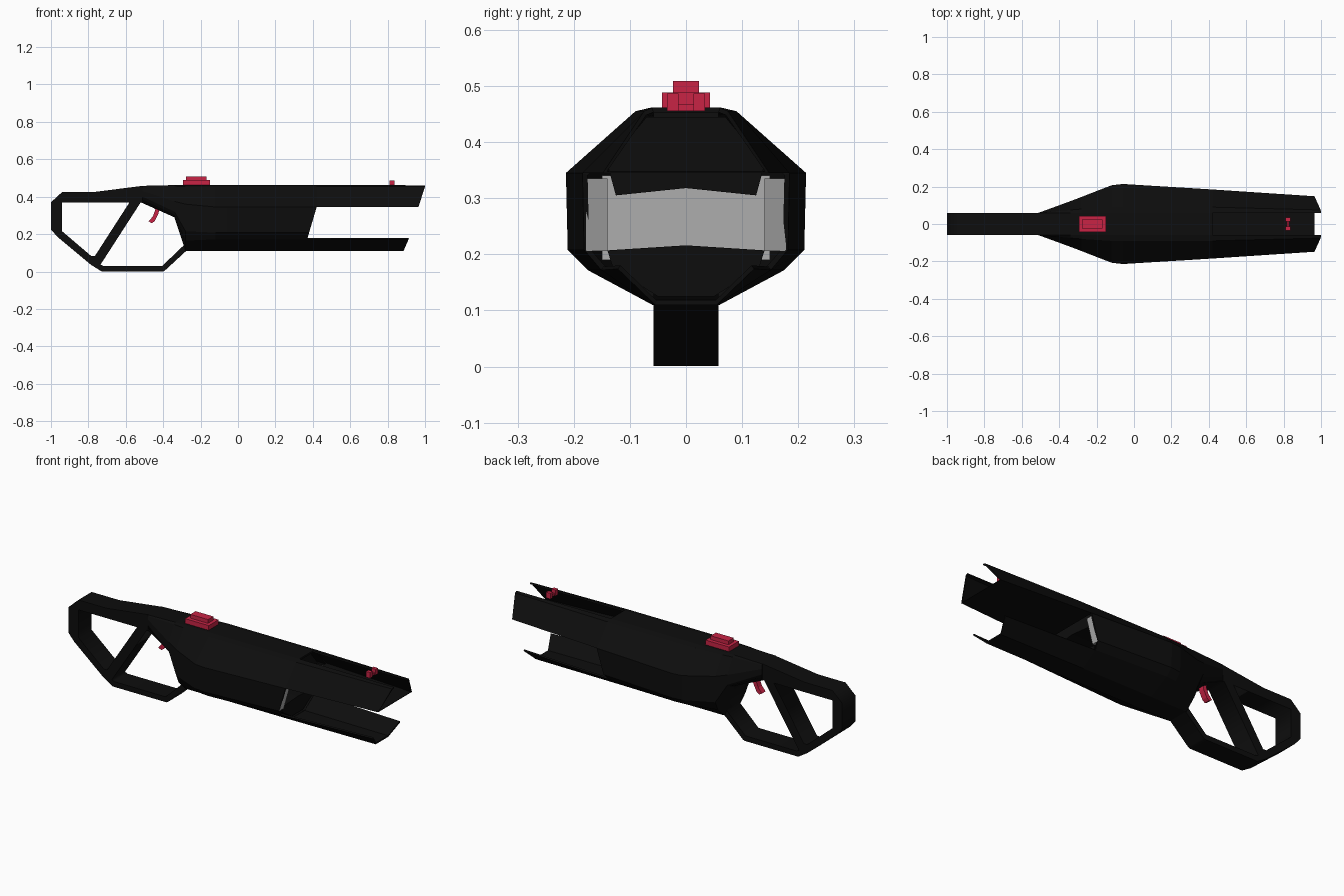
import bpy, bmesh, math

if "Cube" in bpy.data.objects:
    bpy.data.objects.remove(bpy.data.objects["Cube"])


def material(name, rgb):
    m = bpy.data.materials.new(name)
    m.diffuse_color = (*rgb, 1)
    m.use_nodes = True
    m.node_tree.nodes["Principled BSDF"].inputs["Base Color"].default_value = m.diffuse_color
    return m


BLACK = material("matte_black", (0.004, 0.004, 0.004))
RED = material("crimson", (0.58, 0.017, 0.06))
GREY = material("light_grey", (0.42, 0.42, 0.42))


def finish(name, bm, mat):
    bmesh.ops.recalc_face_normals(bm, faces=bm.faces)
    me = bpy.data.meshes.new(name)
    bm.to_mesh(me)
    bm.free()
    me.materials.append(mat)
    ob = bpy.data.objects.new(name, me)
    bpy.context.collection.objects.link(ob)
    return ob


def loft(name, sections, mat, closed=False, cap_start=False, cap_end=False, shell=0):
    """Skin half-sections of (x, y, z), mirrored across y = 0."""
    bm = bmesh.new()
    rings = []
    for s in sections:
        ring = list(s) + [(x, -y, z) for x, y, z in reversed(s)]
        rings.append([bm.verts.new(p) for p in ring])
    n = len(rings[0])
    for a, b in zip(rings, rings[1:]):
        for i in range(n if closed else n - 1):
            j = (i + 1) % n
            bm.faces.new((a[i], a[j], b[j], b[i]))
    if cap_start:
        bm.faces.new(rings[0])
    if cap_end:
        bm.faces.new(rings[-1])
    ob = finish(name, bm, mat)
    if shell:
        mod = ob.modifiers.new("wall", 'SOLIDIFY')
        mod.thickness = shell
        mod.offset = -1
    return ob


def prism(name, profile, y0, y1, mat):
    """Extrude an x-z outline between two y positions."""
    bm = bmesh.new()
    a = [bm.verts.new((x, y0, z)) for x, z in profile]
    b = [bm.verts.new((x, y1, z)) for x, z in profile]
    n = len(a)
    bm.faces.new(a)
    bm.faces.new(b)
    for i in range(n):
        j = (i + 1) % n
        bm.faces.new((a[i], a[j], b[j], b[i]))
    return finish(name, bm, mat)


def box(name, x0, x1, y0, y1, z0, z1, mat):
    return prism(name, [(x0, z0), (x1, z0), (x1, z1), (x0, z1)], y0, y1, mat)


# Hull sections: half width tapers from the widest point to the muzzle
def width(x):
    return 0.214 - 0.066 * (x + 0.06) / 1.03


def full(x, w=None):
    w = w or width(x)
    return [(x, 0.06, 0.462), (x, 0.09, 0.455), (x, w, 0.345),
            (x, 0.985 * w, 0.208), (x, 0.82 * w, 0.172), (x, 0.06, 0.11)]


rear = [(-0.51, 0.06, z) for z in (0.458, 0.45, 0.43, 0.40, 0.385, 0.37)]
slope = [(-0.34, y, z) for y, z in ((0.06, 0.462), (0.075, 0.456), (0.122, 0.375),
                                    (0.12, 0.32), (0.1, 0.305), (0.06, 0.29))]
heel = [(-0.28, y, z) for y, z in ((0.06, 0.462), (0.08, 0.455), (0.145, 0.36),
                                   (0.143, 0.215), (0.12, 0.165), (0.06, 0.11))]
W = width(0.4)
front = [(x, y, z) for x, (_, y, z) in zip((0.42, 0.42, 0.42, 0.38, 0.37, 0.37), full(0.4))]
loft("main_body", [rear, slope, heel, full(-0.12, 0.207), full(-0.06), front], BLACK,
     closed=True, cap_start=True, shell=0.01)

# Thin forward shells above and below the open slot
wt = width(0.965)
loft("upper_shell", [front[:3], [(1.0, 0.06, 0.461), (0.998, 0.075, 0.455), (0.965, wt, 0.345)]],
     BLACK, shell=0.008)
loft("lower_shell", [front[4:], [(0.913, 0.82 * wt, 0.174), (0.885, 0.055, 0.11)]],
     BLACK, shell=0.008)

# Inner roof and floor blocks, grey back wall and grey side-wall edges
roof = [(0.0, 0.318), (0.125, 0.305), (0.14, 0.36), (0.07, 0.445)]
loft("inner_roof", [[(x, y, z) for y, z in roof] for x in (0.0, 0.39)], BLACK,
     closed=True, cap_start=True, cap_end=True)
floor = [(0.0, 0.216), (0.14, 0.207), (0.13, 0.175), (0.05, 0.125)]
loft("inner_floor", [[(x, y, z) for y, z in floor] for x in (0.0, 0.365)], BLACK,
     closed=True, cap_start=True, cap_end=True)
box("back_wall", 0.2, 0.22, -0.15, 0.15, 0.19, 0.34, GREY)
for side, s in (("left", 1), ("right", -1)):
    prism("side_wall_" + side, [(0.0, 0.206), (0.365, 0.206), (0.402, 0.335), (0.0, 0.335)],
          s * 0.142, s * 0.172, BLACK)
    prism("side_wall_edge_" + side, [(0.365, 0.206), (0.379, 0.206), (0.416, 0.335), (0.402, 0.335)],
          s * 0.14, s * 0.178, GREY)

# Skeleton stock: outline with two openings
outline = [(-1, 0.37), (-0.94, 0.425), (-0.77, 0.425), (-0.51, 0.458), (-0.25, 0.458), (-0.25, 0.112),
           (-0.275, 0.112), (-0.39, 0.006), (-0.40, 0.001), (-0.73, 0.001), (-0.785, 0.035),
           (-0.965, 0.185), (-1, 0.225)]
rear_hole = [(-0.94, 0.37), (-0.58, 0.37), (-0.765, 0.083), (-0.785, 0.083), (-0.94, 0.215)]
hand_hole = [(-0.52, 0.37), (-0.34, 0.29), (-0.29, 0.14), (-0.405, 0.03), (-0.72, 0.03), (-0.735, 0.037)]
cu = bpy.data.curves.new("stock_frame", 'CURVE')
cu.dimensions = '2D'
cu.fill_mode = 'BOTH'
cu.extrude = 0.058
for pts in (outline, rear_hole, hand_hole):
    sp = cu.splines.new('POLY')
    sp.points.add(len(pts) - 1)
    for p, (x, z) in zip(sp.points, pts):
        p.co = (x, z, 0, 1)
    sp.use_cyclic_u = True
cu.materials.append(BLACK)
stock = bpy.data.objects.new("stock_frame", cu)
stock.rotation_euler = (math.pi / 2, 0, 0)
bpy.context.collection.objects.link(stock)
bpy.context.view_layer.objects.active = stock
stock.select_set(True)
bpy.ops.object.convert(target='MESH')

# Curved trigger
prism("trigger", [(-0.46, 0.36), (-0.42, 0.345), (-0.425, 0.31), (-0.445, 0.27), (-0.46, 0.258),
                  (-0.478, 0.268), (-0.455, 0.295), (-0.442, 0.33)], -0.016, 0.016, RED)

# Rear sight block and front sight posts
box("rear_sight_base", -0.295, -0.15, -0.043, 0.043, 0.455, 0.488, RED)
box("rear_sight_top", -0.277, -0.168, -0.023, 0.023, 0.485, 0.509, RED)
box("front_sight_base", 0.817, 0.829, -0.03, 0.03, 0.455, 0.468, RED)
for side, s in (("left", 1), ("right", -1)):
    box("front_sight_post_" + side, 0.81, 0.836, s * 0.013, s * 0.034, 0.455, 0.487, RED)
